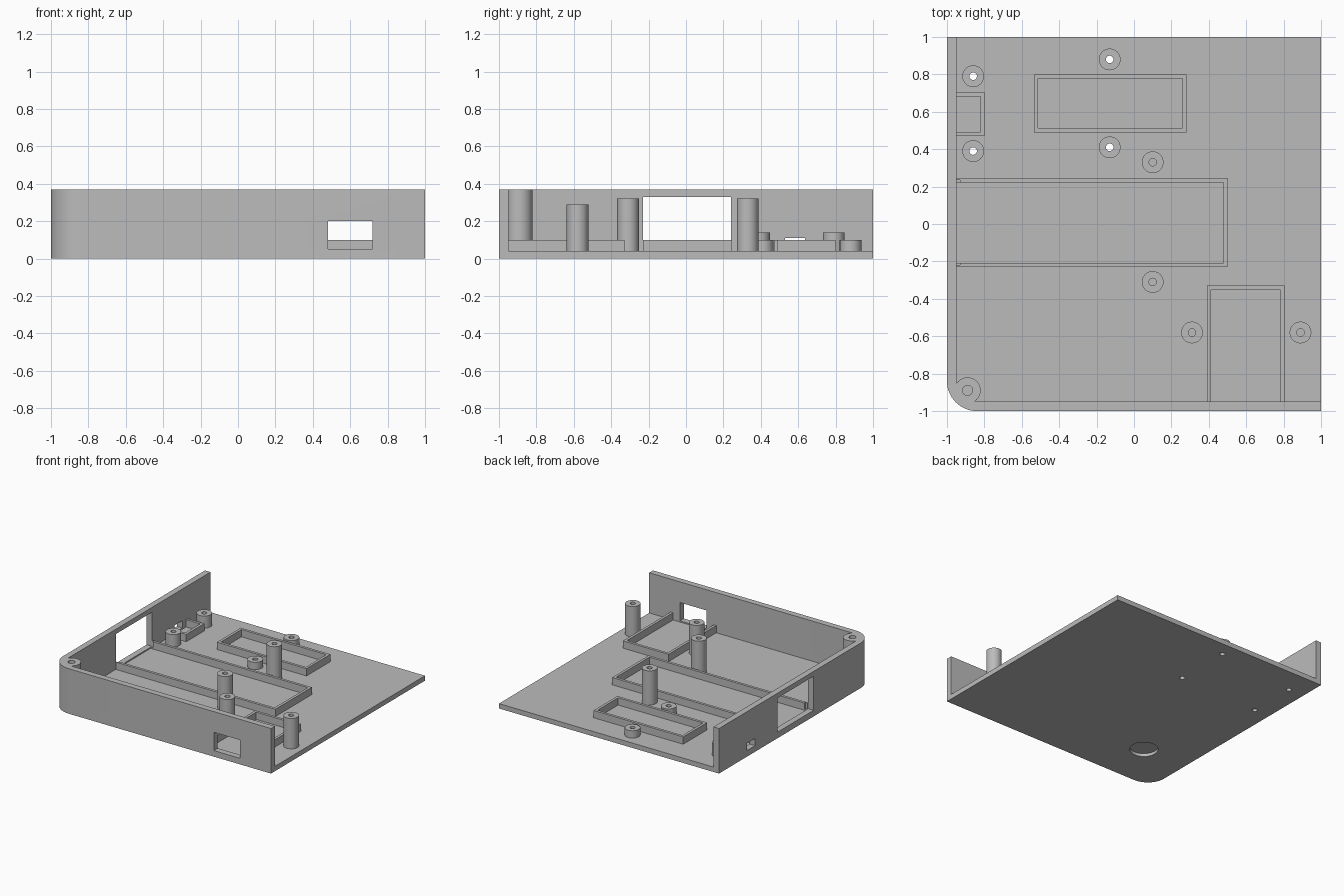
import bpy, bmesh
from math import sin, cos, pi, radians

old = bpy.data.objects.get("Cube")
if old:
    bpy.data.objects.remove(old, do_unlink=True)

grey = bpy.data.materials.new("plain grey")
grey.use_nodes = True
COLOUR = (0.5, 0.5, 0.5, 1)
grey.diffuse_color = COLOUR
grey.node_tree.nodes["Principled BSDF"].inputs["Base Color"].default_value = COLOUR

FLOOR, WALL, TOP = 0.04, 0.05, 0.37
RIM, RIM_TOP = 0.022, 0.1


def finish(name, bm):
    bmesh.ops.recalc_face_normals(bm, faces=bm.faces[:])
    mesh = bpy.data.meshes.new(name)
    bm.to_mesh(mesh)
    bm.free()
    obj = bpy.data.objects.new(name, mesh)
    bpy.context.collection.objects.link(obj)
    mesh.materials.append(grey)
    return obj


def prism(name, points, z0, z1):
    bm = bmesh.new()
    face = bm.faces.new([bm.verts.new((x, y, z0)) for x, y in points])
    out = bmesh.ops.extrude_face_region(bm, geom=[face])
    verts = [v for v in out["geom"] if isinstance(v, bmesh.types.BMVert)]
    bmesh.ops.translate(bm, verts=verts, vec=(0, 0, z1 - z0))
    return finish(name, bm)


def box(name, x0, x1, y0, y1, z0, z1):
    return prism(name, [(x0, y0), (x1, y0), (x1, y1), (x0, y1)], z0, z1)


def disc(name, x, y, r, z0, z1, n=48):
    ring = [(x + r * cos(2 * pi * i / n), y + r * sin(2 * pi * i / n)) for i in range(n)]
    return prism(name, ring, z0, z1)


def combine(obj, other, operation="DIFFERENCE"):
    mod = obj.modifiers.new("combine", "BOOLEAN")
    mod.operation, mod.solver, mod.object = operation, "EXACT", other
    bpy.context.view_layer.objects.active = obj
    bpy.ops.object.modifier_apply(modifier=mod.name)
    bpy.data.objects.remove(other, do_unlink=True)


def corner_arc(inset):
    # Rounded front corner, from the side wall round to the front wall
    centre, r = -0.84, 0.16 - inset
    angles = [pi + pi / 2 * i / 16 for i in range(17)]
    return [(centre + r * cos(a), centre + r * sin(a)) for a in angles]


def smooth(obj):
    bpy.ops.object.select_all(action="DESELECT")
    obj.select_set(True)
    bpy.context.view_layer.objects.active = obj
    bpy.ops.object.shade_smooth_by_angle(angle=radians(30))


# Floor plate and the two joined walls, with the corner screw post
case = prism("case_shell", [(-1, 1)] + corner_arc(0) + [(1, -1), (1, 1)], 0, FLOOR)
inner = [(1, WALL - 1)] + corner_arc(WALL)[::-1] + [(WALL - 1, 1)]
combine(case, prism("walls", [(-1, 1)] + corner_arc(0) + [(1, -1)] + inner, 0, TOP), "UNION")
combine(case, disc("corner_post", -0.89, -0.89, 0.07, 0.02, TOP), "UNION")
combine(case, disc("corner_hole", -0.89, -0.89, 0.027, FLOOR, TOP + 0.1))

# Wall openings: front window, large side window, small side port
combine(case, box("cut", 0.48, 0.72, -1.1, -0.9, 0.05, 0.2))
combine(case, box("cut", -1.1, -0.9, -0.23, 0.24, 0.05, 0.33))
combine(case, box("cut", -1.1, -0.9, 0.53, 0.635, 0.05, 0.11))

# Round recess underneath
combine(case, disc("cut", -0.6, -0.6, 0.107, -0.1, 0.025))

# Stand-off posts: x, y, top, and whether the hole goes through the floor
posts = {
    "display_post_back": (-0.13, 0.88, 0.1, True),
    "display_post_front": (-0.13, 0.41, 0.1, True),
    "port_post_back": (-0.86, 0.79, 0.14, True),
    "port_post_front": (-0.86, 0.39, 0.14, True),
    "tall_post_back": (0.1, 0.33, 0.32, False),
    "tall_post_front": (0.1, -0.31, 0.32, False),
    "window_post_right": (0.31, -0.58, 0.29, False),
    "window_post_left": (0.89, -0.58, 0.29, False),
}
for name, (x, y, top, through) in posts.items():
    post = disc(name, x, y, 0.058, FLOOR, top)
    combine(post, disc("bore", x, y, 0.02, 0, top + 0.1))
    smooth(post)
    if through:
        combine(case, disc("bore", x, y, 0.02, -0.1, 0.1))
smooth(case)


# Raised rims on the floor, some left open where they meet a wall
def rim(name, x0, x1, y0, y1, open_side=None):
    obj = box(name, x0, x1, y0, y1, FLOOR, RIM_TOP)
    left = x0 - RIM if open_side == "side" else x0 + RIM
    front = y0 - RIM if open_side == "front" else y0 + RIM
    combine(obj, box("cut", left, x1 - RIM, front, y1 - RIM, 0, 0.2))
    return obj


rim("display_rim", -0.535, 0.28, 0.49, 0.8)
rim("port_rim", -0.95, -0.8, 0.47, 0.705, "side")
rim("front_window_rim", 0.39, 0.805, -0.95, -0.33, "front")
large = rim("large_rim", -0.95, 0.5, -0.23, 0.245, "side")
combine(large, box("cut", -1.1, -0.93, -0.22, 0.235, 0.05, 0.33))
